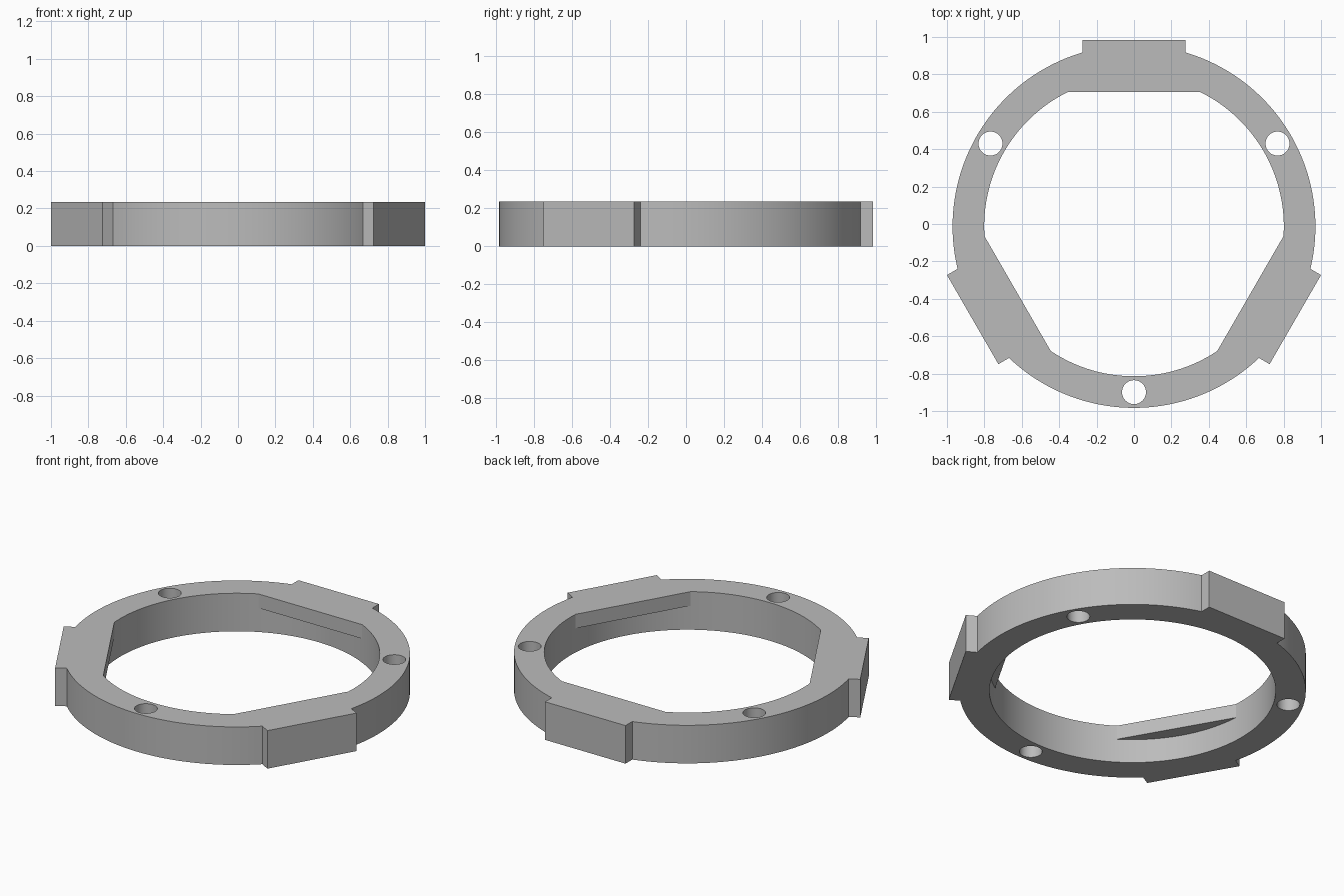
import bpy, bmesh
from math import sin, cos, asin, radians, pi

cube = bpy.data.objects.get("Cube")
if cube:
    bpy.data.objects.remove(cube)

HEIGHT, LEDGE_Z = 0.235, 0.148
OUTER_R, BORE_R = 0.97, 0.801
LUG_DIST, LUG_HALF = 0.996, 0.275
CHORD = radians(26.25)             # half angle covered by each inner flat
HOLE_R, HOLE_DIST = 0.064, 0.886
CENTRE_Y = -0.013
THIRDS = [radians(90 + 120 * k) for k in range(3)]


def polar(r, a):
    return (r * cos(a), r * sin(a) + CENTRE_Y)


def outer_profile():
    """Round rim with three square-shouldered lugs."""
    pts, edge, steps = [], asin(LUG_HALF / OUTER_R), 72
    for a in THIRDS:
        for t in (-LUG_HALF, LUG_HALF):
            pts.append((LUG_DIST * cos(a) - t * sin(a),
                        LUG_DIST * sin(a) + t * cos(a) + CENTRE_Y))
        span = 2 * pi / 3 - 2 * edge
        pts += [polar(OUTER_R, a + edge + span * i / steps) for i in range(steps + 1)]
    return pts


def inner_profile(flats):
    """Round bore, optionally narrowed by three straight chords."""
    pts, step = [], radians(1.25)
    for a in THIRDS:
        for i in range(-21, 75):
            phi = i * step
            on_flat = flats and i <= 21
            r = BORE_R * cos(CHORD) / cos(phi) if on_flat else BORE_R
            pts.append(polar(r, a + phi))
    return pts


def hole_profile(a):
    cx, cy = polar(HOLE_DIST, a)
    return [(cx + HOLE_R * cos(2 * pi * i / 48), cy + HOLE_R * sin(2 * pi * i / 48))
            for i in range(48)]


bm = bmesh.new()


def ring(profile, z):
    return [bm.verts.new((x, y, z)) for x, y in profile]


def bridge(a, b):
    n = len(a)
    for i in range(n):
        j = (i + 1) % n
        bm.faces.new((a[i], a[j], b[j], b[i]))


def cap(loops):
    edges = []
    for loop in loops:
        for i, v in enumerate(loop):
            w = loop[(i + 1) % len(loop)]
            edges.append(bm.edges.get((v, w)) or bm.edges.new((v, w)))
    bmesh.ops.triangle_fill(bm, use_beauty=True, use_dissolve=False, edges=edges)


# Outer wall and three through holes
bottom, top = [], []
for profile in [outer_profile()] + [hole_profile(a + pi) for a in THIRDS]:
    low, high = ring(profile, 0), ring(profile, HEIGHT)
    bridge(low, high)
    bottom.append(low)
    top.append(high)

# Stepped bore: round below, flats overhanging above
round_bore, flat_bore = inner_profile(False), inner_profile(True)
levels = [ring(round_bore, 0), ring(round_bore, LEDGE_Z),
          ring(flat_bore, LEDGE_Z), ring(flat_bore, HEIGHT)]
for a, b in zip(levels, levels[1:]):
    bridge(a, b)

# Flat bottom and top faces
cap(bottom + [levels[0]])
cap(top + [levels[-1]])

bmesh.ops.remove_doubles(bm, verts=bm.verts[:], dist=0.0001)
bmesh.ops.recalc_face_normals(bm, faces=bm.faces[:])
mesh = bpy.data.meshes.new("lugged_ring")
bm.to_mesh(mesh)
bm.free()

# Plain grey material
grey = bpy.data.materials.new("plain grey")
grey.use_nodes = True
color = (0.5, 0.5, 0.5, 1)
grey.diffuse_color = color
for node in grey.node_tree.nodes:
    if node.type == 'BSDF_PRINCIPLED':
        node.inputs["Base Color"].default_value = color
mesh.materials.append(grey)

body = bpy.data.objects.new("lugged_ring", mesh)
bpy.context.collection.objects.link(body)
bpy.ops.object.select_all(action='DESELECT')
body.select_set(True)
bpy.context.view_layer.objects.active = body
bpy.ops.object.shade_smooth_by_angle(angle=radians(20))
